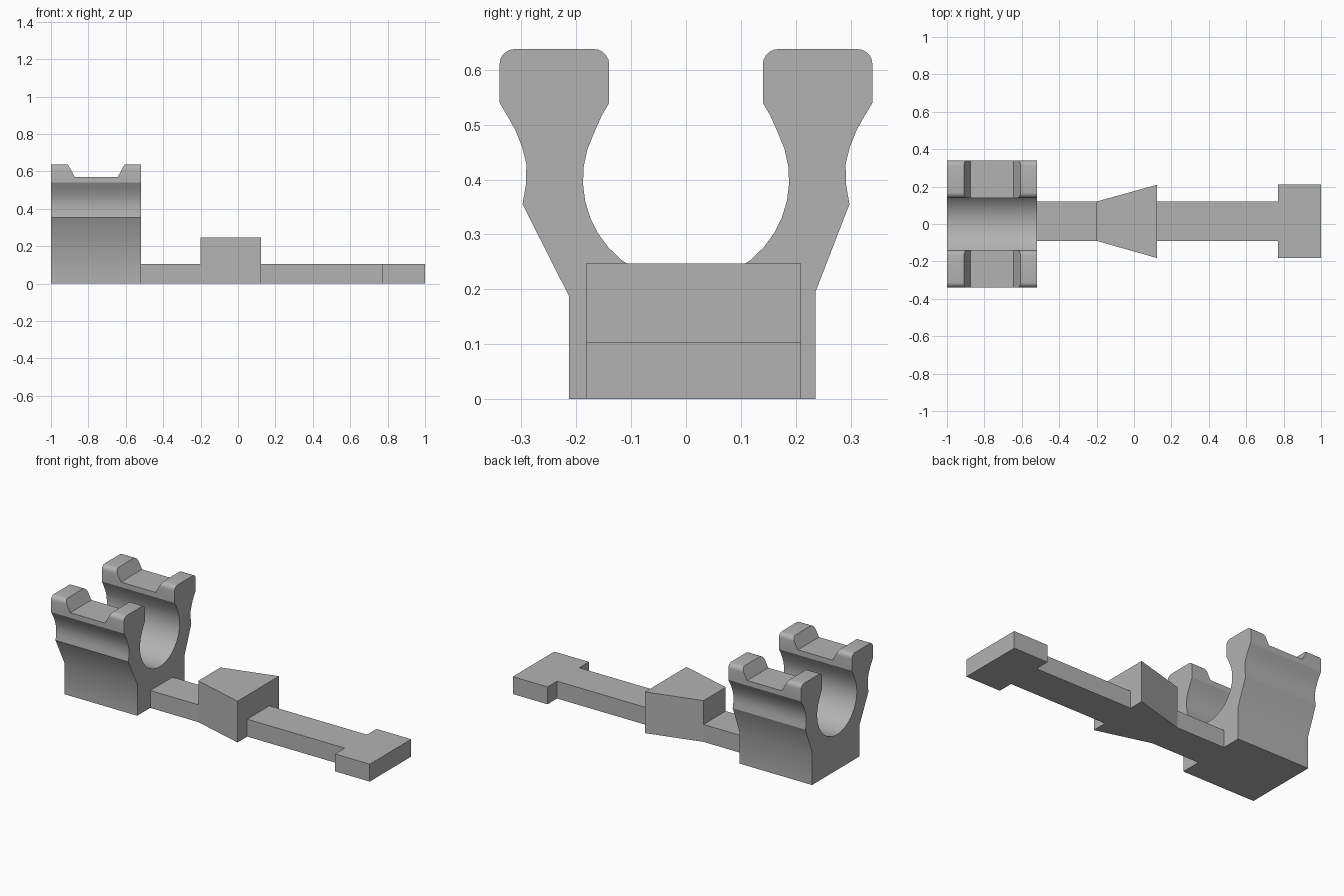
import bpy, bmesh, math
from mathutils import Vector

cube = bpy.data.objects.get("Cube")
if cube:
    bpy.data.objects.remove(cube, do_unlink=True)

grey = bpy.data.materials.new("plain grey")
grey.use_nodes = True
GREY = (0.45, 0.45, 0.45, 1)
grey.diffuse_color = GREY
grey.node_tree.nodes["Principled BSDF"].inputs["Base Color"].default_value = GREY


def extrude_outline(name, outline, place, depth):
    """Extrude a flat outline, placed in space by 'place', along 'depth'."""
    bm = bmesh.new()
    face = bm.faces.new([bm.verts.new(place(a, b)) for a, b in outline])
    result = bmesh.ops.extrude_face_region(bm, geom=[face])
    moved = [v for v in result["geom"] if isinstance(v, bmesh.types.BMVert)]
    bmesh.ops.translate(bm, verts=moved, vec=Vector(depth))
    bmesh.ops.recalc_face_normals(bm, faces=bm.faces)
    mesh = bpy.data.meshes.new(name)
    bm.to_mesh(mesh)
    bm.free()
    mesh.materials.append(grey)
    obj = bpy.data.objects.new(name, mesh)
    bpy.context.collection.objects.link(obj)
    return obj


def select_only(obj):
    bpy.ops.object.select_all(action='DESELECT')
    obj.select_set(True)
    bpy.context.view_layer.objects.active = obj


def corner(cy, cz, radius, start, steps=5):
    """Quarter round corner, turning clockwise from the start angle."""
    return [(cy + radius * math.cos(math.radians(start - 90 * i / steps)),
             cz + radius * math.sin(math.radians(start - 90 * i / steps)))
            for i in range(steps + 1)]


# Clip: two prongs around a round bore, half profile from outside to inside
LEFT_X, CLIP_LENGTH, TOP = -1.0, 0.482, 0.638
ROUND = 0.028
prong = [(-0.298, 0.355), (-0.292, 0.39), (-0.291, 0.428), (-0.299, 0.46),
         (-0.311, 0.49), (-0.325, 0.515), (-0.34, 0.54)]
prong += corner(-0.34 + ROUND, TOP - ROUND, ROUND, 180)
prong += corner(-0.14 - ROUND, TOP - ROUND, ROUND, 90)
prong += [(-0.14, 0.54), (-0.153, 0.518)]

BORE_Z, BORE_RADIUS = 0.4, 0.188
bore = []
for i in range(25):
    a = math.radians(153 + 234 * i / 24)
    bore.append((BORE_RADIUS * math.cos(a), BORE_Z + BORE_RADIUS * math.sin(a)))

clip_outline = [(-0.213, 0), (-0.213, 0.187)] + prong + bore
clip_outline += [(-y, z) for y, z in reversed(prong)]
clip_outline += [(0.236, 0.195), (0.236, 0)]
clip = extrude_outline("clip", clip_outline,
                       lambda y, z: (LEFT_X, y, z), (CLIP_LENGTH, 0, 0))

# Notch across the tops of both prongs
notch = [(-0.873, 0.57), (-0.643, 0.57), (-0.603, 0.645), (-0.603, 0.7),
         (-0.913, 0.7), (-0.913, 0.645)]
cutter = extrude_outline("notch_cutter", notch,
                         lambda x, z: (x, -0.5, z), (0, 1, 0))
cutter.hide_render = True
cut = clip.modifiers.new("notch", 'BOOLEAN')
cut.object = cutter
cut.operation = 'DIFFERENCE'
cut.solver = 'EXACT'
select_only(clip)
bpy.ops.object.modifier_apply(modifier=cut.name)
bpy.data.objects.remove(cutter, do_unlink=True)
select_only(clip)
bpy.ops.object.shade_smooth_by_angle(angle=math.radians(30))

# Flat tail: stem, raised wedge stop and crossbar end, drawn in plan
def plan(x, y):
    return (x, y, 0)


FRONT, BACK = -0.09, 0.12
WIDE_FRONT, WIDE_BACK = -0.182, 0.21
THICK = 0.104
CLIP_END, WEDGE_START, WEDGE_END, BAR = -0.518, -0.2, 0.124, 0.77

extrude_outline("stem", [(CLIP_END, FRONT), (WEDGE_START, FRONT),
                         (WEDGE_START, BACK), (CLIP_END, BACK)],
                plan, (0, 0, THICK))
extrude_outline("wedge_stop", [(WEDGE_START, FRONT), (WEDGE_END, WIDE_FRONT),
                               (WEDGE_END, WIDE_BACK), (WEDGE_START, BACK)],
                plan, (0, 0, 0.247))
extrude_outline("crossbar_tail", [(WEDGE_END, FRONT), (BAR, FRONT),
                                  (BAR, WIDE_FRONT), (1, WIDE_FRONT),
                                  (1, WIDE_BACK), (BAR, WIDE_BACK),
                                  (BAR, BACK), (WEDGE_END, BACK)],
                plan, (0, 0, THICK))
